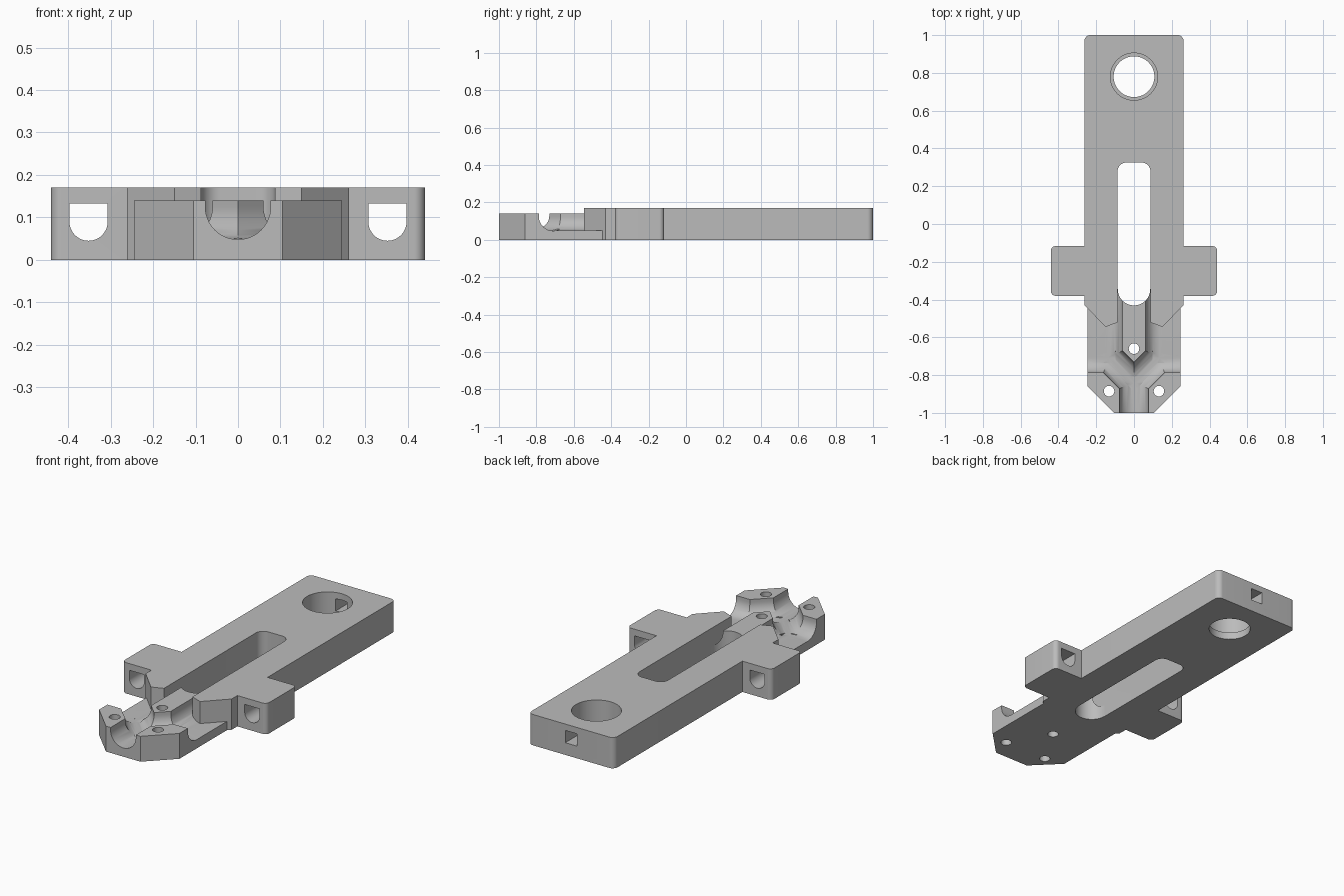
import bpy, bmesh, math
from mathutils import Vector

if "Cube" in bpy.data.objects:
    bpy.data.objects.remove(bpy.data.objects["Cube"], do_unlink=True)

GREY = bpy.data.materials.new("plain grey")
GREY.use_nodes = True
GREY.diffuse_color = (0.5, 0.5, 0.5, 1)
GREY.node_tree.nodes["Principled BSDF"].inputs["Base Color"].default_value = (0.5, 0.5, 0.5, 1)


def loft(name, ring, travel):
    """Closed prism: a planar ring of points moved along a vector."""
    bm = bmesh.new()
    face = bm.faces.new([bm.verts.new(p) for p in ring])
    new = bmesh.ops.extrude_face_region(bm, geom=[face])["geom"]
    bmesh.ops.translate(bm, vec=travel, verts=[v for v in new if isinstance(v, bmesh.types.BMVert)])
    bmesh.ops.recalc_face_normals(bm, faces=bm.faces)
    mesh = bpy.data.meshes.new(name)
    bm.to_mesh(mesh)
    bm.free()
    mesh.materials.append(GREY)
    obj = bpy.data.objects.new(name, mesh)
    bpy.context.collection.objects.link(obj)
    return obj


def slab(name, outline, z0, z1):
    return loft(name, [(x, y, z0) for x, y in outline], Vector((0, 0, z1 - z0)))


def box(x0, x1, y0, y1, z0, z1):
    return slab("cutter", [(x0, y0), (x1, y0), (x1, y1), (x0, y1)], z0, z1)


def disc(x, y, r, z0=-0.1, n=48):
    ring = [(x + r * math.cos(k * math.tau / n), y + r * math.sin(k * math.tau / n)) for k in range(n)]
    return slab("cutter", ring, z0, 0.3)


def channel(start, end, r, zc, top, extend=0.0):
    """U-shaped cutter running level from start to end."""
    a, b = Vector((*start, 0)), Vector((*end, 0))
    d = (b - a).normalized()
    a, b = a - d * extend, b + d * extend
    side = Vector((d.y, -d.x, 0))
    profile = [(-r, top)] + [(-r * math.cos(k * math.pi / 24), zc - r * math.sin(k * math.pi / 24))
                             for k in range(25)] + [(r, top)]
    return loft("cutter", [a + side * u + Vector((0, 0, z)) for u, z in profile], b - a)


def rounded(corners, steps=8):
    """Outline from (x, y, corner radius) entries."""
    out = []
    for i, (x, y, r) in enumerate(corners):
        p = Vector((x, y))
        if r == 0:
            out.append((x, y))
            continue
        a = (Vector(corners[i - 1][:2]) - p).normalized()
        b = (Vector(corners[(i + 1) % len(corners)][:2]) - p).normalized()
        half = a.angle(b) / 2
        c = p + (a + b).normalized() * (r / math.sin(half))
        t = r / math.tan(half)
        v0, v1 = p + a * t - c, p + b * t - c
        for k in range(steps + 1):
            out.append(tuple(c + v0.lerp(v1, k / steps).normalized() * r))
    return out


def mirrored(half):
    return half + [(-x, y, r) for x, y, r in reversed(half)]


def combine(target, other, operation="DIFFERENCE"):
    other.hide_render = True
    bpy.context.view_layer.objects.active = target
    mod = target.modifiers.new("combine", "BOOLEAN")
    mod.operation, mod.solver, mod.object = operation, "EXACT", other
    bpy.ops.object.modifier_apply(modifier=mod.name)
    bpy.data.objects.remove(other, do_unlink=True)


# Front nose: low block with chamfered front corners
nose = slab("nose", rounded(mirrored([(0.245, -0.345, 0), (0.245, -0.86, 0), (0.105, -1, 0)])), 0, 0.14)

# Forked round-bottomed channels with open flat floors behind them
R, ZC, TOP = 0.077, 0.125, 0.3
MITER = R * math.tan(math.pi / 8)
FORK = (0, -0.84)
combine(nose, channel((0, -1.1), FORK, R, ZC, TOP, MITER))
for s in (1, -1):
    bend = (s * 0.13, -0.71)
    combine(nose, channel(FORK, bend, R, ZC, TOP, MITER))
    combine(nose, channel(bend, (s * 0.4, -0.71), R, ZC, TOP, MITER))
    combine(nose, channel((s * 0.137, -0.703), (s * 0.137, -0.3), R, ZC, TOP, MITER))
    x0, x1 = sorted((s * 0.137, s * 0.4))
    combine(nose, box(x0, x1, -0.71, -0.3, 0.0485, TOP))

# Screw holes and the round end of the long slot
for x, y in ((0.132, -0.885), (-0.132, -0.885), (0, -0.66)):
    combine(nose, disc(x, y, 0.028, n=24))
combine(nose, disc(0, -0.345, 0.086))

# Main plate with side lugs and a pointed front
body = slab("body", rounded(mirrored([
    (0.262, 1, 0.03), (0.262, -0.117, 0), (0.44, -0.117, 0.025), (0.44, -0.38, 0.025),
    (0.262, -0.38, 0), (0.262, -0.43, 0), (0.15, -0.545, 0), (0.046, -0.505, 0)])), 0, 0.17)

# Long slot, open towards the nose
combine(body, slab("cutter", rounded(mirrored([(0.087, 0.325, 0.045), (0.087, -0.7, 0)])), -0.1, 0.3))

# Stepped round bore and the square hole leading into it
combine(body, disc(0, 0.78, 0.108))
combine(body, disc(0, 0.78, 0.125, 0.04))
combine(body, box(-0.036, 0.036, 0.8, 1.1, 0.067, 0.135))

# U-shaped holes through the lugs
for s in (1, -1):
    combine(body, channel((s * 0.352, -0.5), (s * 0.352, 0), 0.045, 0.09, 0.133))

# Join both parts and shade the curved walls
combine(body, nose, "UNION")
body.name = "bracket_body"
bpy.ops.object.select_all(action="DESELECT")
body.select_set(True)
bpy.context.view_layer.objects.active = body
bpy.ops.object.shade_smooth_by_angle(angle=math.radians(30))
